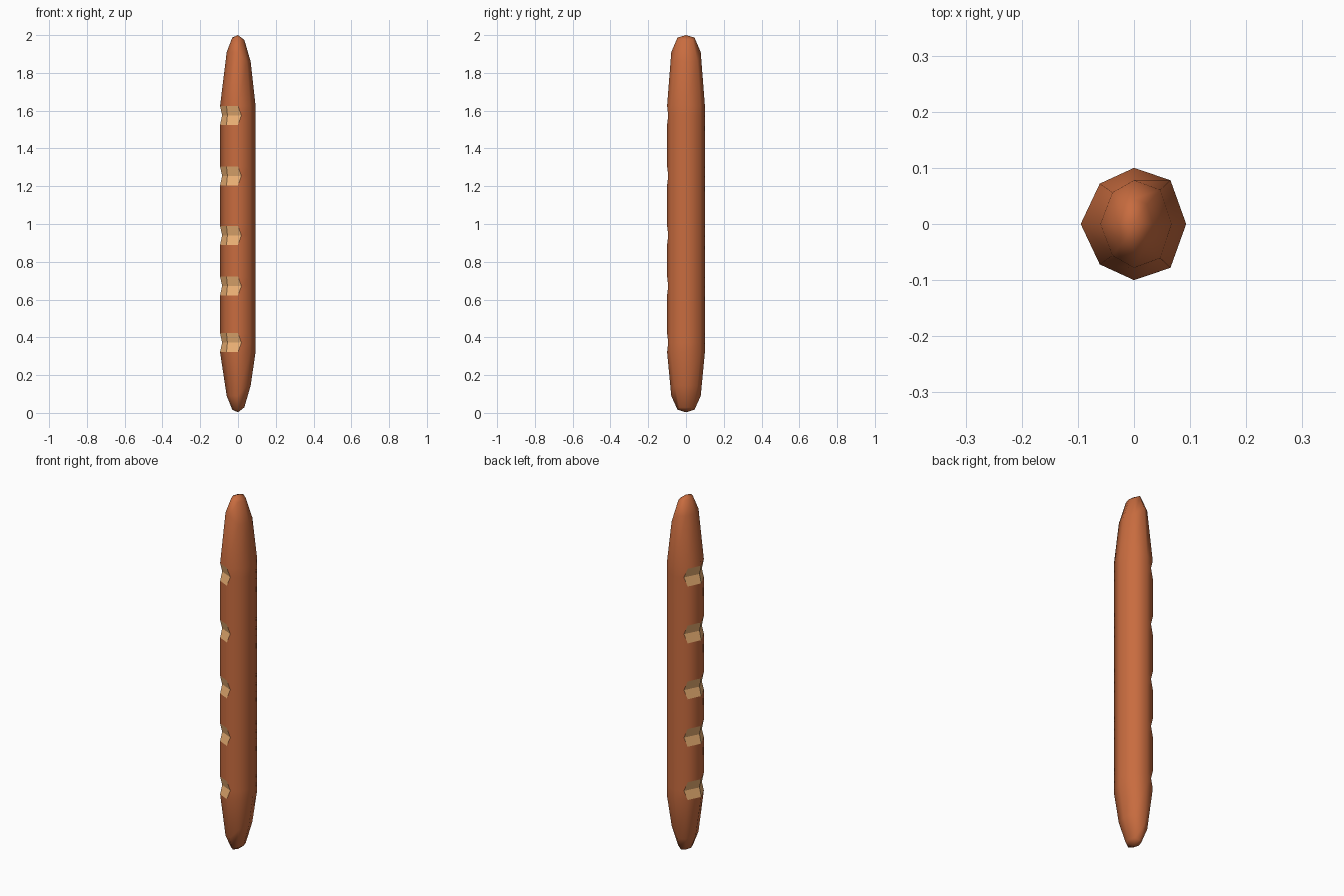
import bpy, bmesh

if "Cube" in bpy.data.objects:
    bpy.data.objects.remove(bpy.data.objects["Cube"])

def material(name, rgb):
    m = bpy.data.materials.new(name)
    m.diffuse_color = (*rgb, 1)
    m.use_nodes = True
    m.node_tree.nodes["Principled BSDF"].inputs["Base Color"].default_value = m.diffuse_color
    return m

# Eight-sided cross-section, counter-clockwise from the left corner
SECTION = [(-0.095, 0), (-0.061, -0.072), (0, -0.1), (0.065, -0.078),
           (0.093, 0), (0.065, 0.078), (0, 0.1), (-0.061, 0.072)]
# Groove floor: sunk corners, with both ends sliding onto the next facet
FLOOR = {0: (-0.084, 0), 1: (-0.056, -0.061),
         2: (0.018, -0.094), 7: (-0.043, 0.080)}
CUTS = [0.372, 0.672, 0.94, 1.255, 1.575]
HALF = 0.05

def end_ring(z, left, right, sy, drop):
    """Scaled ring whose right-hand corners sit nearer the middle."""
    return [(x * (right if x > 0 else left), y * sy,
             z + (drop if x > 0.03 else 0)) for x, y in SECTION]

def body_ring(z):
    return [(x, y, z) for x, y in SECTION]

def floor_ring(z):
    return [(*FLOOR.get(i, p), z) for i, p in enumerate(SECTION)]

rings = [end_ring(0.017, 0.32, 0.36, 0.45, 0.012),
         end_ring(0.09, 0.63, 0.72, 0.78, 0.055)]
floor_rows = set()
for z in CUTS:
    rings.append(body_ring(z - HALF))
    floor_rows.add(len(rings))
    rings += [floor_ring(z), body_ring(z + HALF)]
rings += [end_ring(1.91, 0.63, 0.72, 0.78, -0.05),
          end_ring(1.987, 0.32, 0.36, 0.45, -0.012)]

# Crust with scored grooves
bm = bmesh.new()
rows = [[bm.verts.new(p) for p in ring] for ring in rings]
for r in range(len(rows) - 1):
    for i in range(8):
        j = (i + 1) % 8
        f = bm.faces.new((rows[r][i], rows[r][j], rows[r + 1][j], rows[r + 1][i]))
        groove = (r in floor_rows or r + 1 in floor_rows) and i in (7, 0, 1)
        f.material_index = int(groove)
        f.smooth = not groove

# Blunt tips
for row, z in ((rows[0], 0.003), (rows[-1], 2.0)):
    tip = bm.verts.new((0, 0, z))
    for i in range(8):
        bm.faces.new((row[i], row[(i + 1) % 8], tip)).smooth = True
bmesh.ops.recalc_face_normals(bm, faces=bm.faces[:])

# Keep groove borders crisp
for e in bm.edges:
    if len({f.material_index for f in e.link_faces}) > 1:
        e.smooth = False

mesh = bpy.data.meshes.new("bread_loaf")
bm.to_mesh(mesh)
bm.free()
mesh.materials.append(material("crust", (0.58, 0.15, 0.05)))
mesh.materials.append(material("crumb", (0.86, 0.45, 0.18)))
loaf = bpy.data.objects.new("bread_loaf", mesh)
bpy.context.collection.objects.link(loaf)
